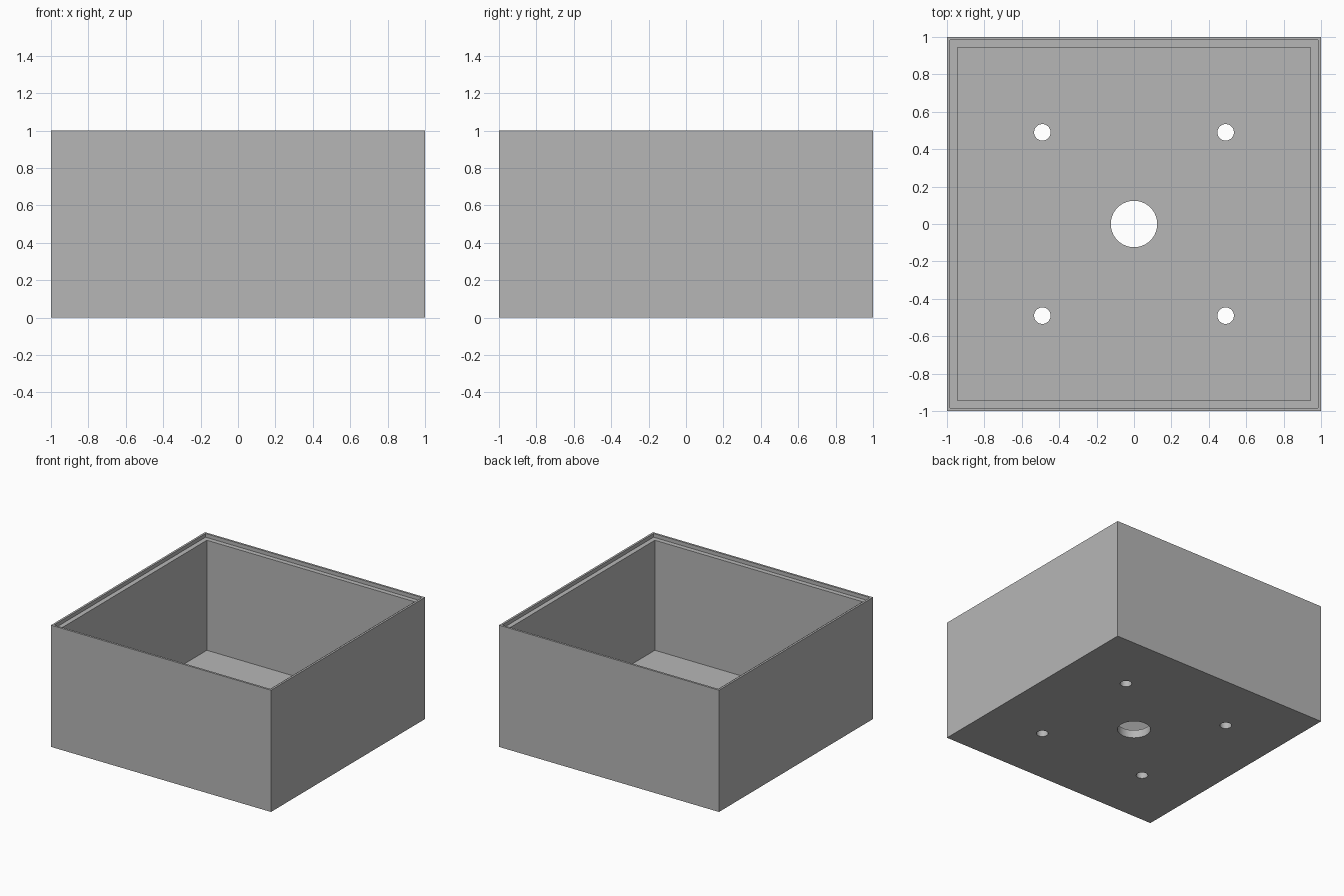
import bpy
import bmesh

HALF, HEIGHT = 1.0, 1.0
WALL, LIP = 0.056, 0.017
FLOOR, LEDGE = 0.066, 0.97

cube = bpy.data.objects.get("Cube")
if cube:
    bpy.data.objects.remove(cube, do_unlink=True)

# Single grey material
grey = bpy.data.materials.new("plain grey")
grey.use_nodes = True
colour = (0.47, 0.47, 0.47, 1)
grey.diffuse_color = colour
grey.node_tree.nodes["Principled BSDF"].inputs["Base Color"].default_value = colour


def make_object(name, bm):
    bmesh.ops.recalc_face_normals(bm, faces=bm.faces)
    mesh = bpy.data.meshes.new(name)
    bm.to_mesh(mesh)
    bm.free()
    mesh.materials.append(grey)
    obj = bpy.data.objects.new(name, mesh)
    bpy.context.collection.objects.link(obj)
    return obj


def square(bm, half, z):
    corners = [(-1, -1), (1, -1), (1, 1), (-1, 1)]
    return [bm.verts.new((x * half, y * half, z)) for x, y in corners]


# Open box: square sections from the base, over the rim and ledge, to the floor
sections = [(HALF, 0), (HALF, HEIGHT), (HALF - LIP, HEIGHT),
            (HALF - LIP, LEDGE), (HALF - WALL, LEDGE), (HALF - WALL, FLOOR)]
bm = bmesh.new()
rings = [square(bm, half, z) for half, z in sections]
for a, b in zip(rings, rings[1:]):
    for i in range(4):
        j = (i + 1) % 4
        bm.faces.new((a[i], a[j], b[j], b[i]))
bm.faces.new(rings[0])
bm.faces.new(rings[-1])
box = make_object("open_box", bm)

# Cutters for the centre hole and four screw holes
holes = [(0, 0, 0.124)]
holes += [(x, y, 0.044) for x in (-0.49, 0.49) for y in (-0.49, 0.49)]
bm = bmesh.new()
for x, y, radius in holes:
    made = bmesh.ops.create_cone(bm, cap_ends=True, segments=64,
                                 radius1=radius, radius2=radius, depth=0.4)
    bmesh.ops.translate(bm, verts=made["verts"], vec=(x, y, 0))
cutter = make_object("hole_cutter", bm)
cutter.hide_render = True

# Drill the floor, then drop the cutter
drill = box.modifiers.new("floor holes", "BOOLEAN")
drill.operation = "DIFFERENCE"
drill.solver = "EXACT"
drill.object = cutter
bpy.ops.object.select_all(action="DESELECT")
box.select_set(True)
bpy.context.view_layer.objects.active = box
bpy.ops.object.modifier_apply(modifier=drill.name)
bpy.data.objects.remove(cutter, do_unlink=True)
bpy.ops.object.shade_smooth_by_angle()
